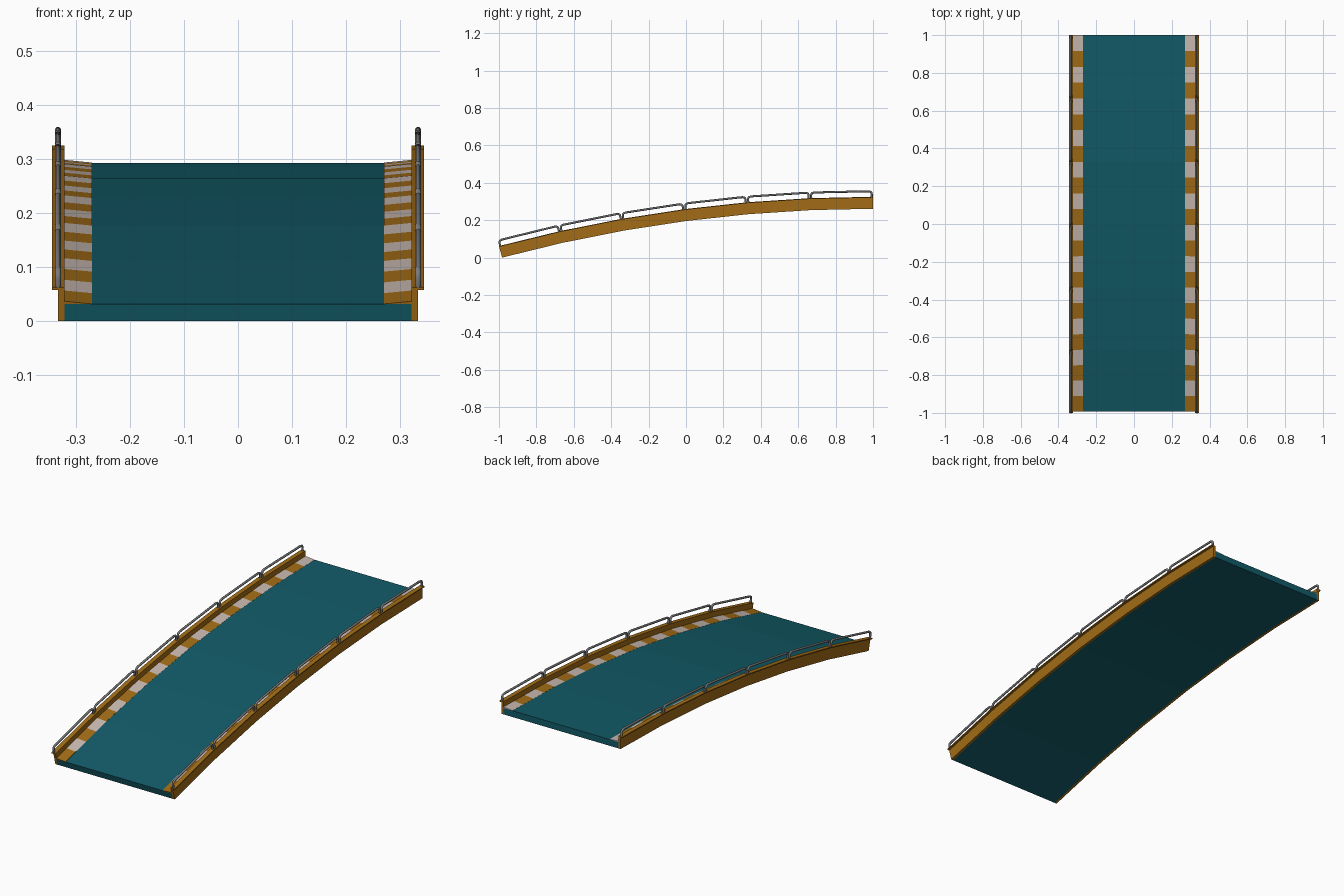
import bpy, bmesh, math
from mathutils import Vector

if "Cube" in bpy.data.objects:
    bpy.data.objects.remove(bpy.data.objects["Cube"])

# The ramp is an arc of six straight facets, level at the back end (y = 1)
R, TOP, SEGS = 7.727, 0.325, 6
STEP = math.radians(15) / SEGS
DEPTH = 0.064


def station(t, h, x=0.0):
    """Point at facet position t (0 = back, 6 = front), h above the beam top."""
    i = min(int(t), SEGS - 1)
    f = t - i
    def ring(k):
        a = k * STEP
        return Vector((x, 1 - (R + h) * math.sin(a),
                       TOP - R + (R + h) * math.cos(a)))
    return ring(i).lerp(ring(i + 1), f)


def material(name, rgb):
    m = bpy.data.materials.new(name)
    m.diffuse_color = (*rgb, 1)
    m.use_nodes = True
    m.node_tree.nodes["Principled BSDF"].inputs["Base Color"].default_value = m.diffuse_color
    return m


teal = material("teal", (0.006, 0.105, 0.138))
orange = material("orange", (0.36, 0.15, 0.008))
white = material("off_white", (0.58, 0.48, 0.43))
metal = material("metal", (0.2, 0.2, 0.2))


def sweep(name, profiles, spans, mat):
    """Sweep closed (x, h) profiles along each list of stations."""
    bm = bmesh.new()
    for prof in profiles:
        for span in spans:
            rings = [[bm.verts.new(station(t, h, x)) for x, h in prof] for t in span]
            n = len(prof)
            for a, b in zip(rings, rings[1:]):
                for i in range(n):
                    j = (i + 1) % n
                    bm.faces.new((a[i], a[j], b[j], b[i]))
            bm.faces.new(rings[0])
            bm.faces.new(rings[-1])
    bmesh.ops.recalc_face_normals(bm, faces=bm.faces)
    me = bpy.data.meshes.new(name)
    bm.to_mesh(me)
    bm.free()
    me.materials.append(mat)
    ob = bpy.data.objects.new(name, me)
    bpy.context.collection.objects.link(ob)
    return ob


def both_sides(prof):
    return [prof, [(-x, h) for x, h in prof]]


full = [list(range(SEGS + 1))]

# Solid deck
sweep("deck", [[(-0.322, -DEPTH), (0.322, -DEPTH), (0.322, -0.032), (-0.322, -0.032)]],
      full, teal)

# Side beams with an outward top flange
beam = [(0.322, -DEPTH), (0.334, -DEPTH), (0.334, -0.005),
        (0.345, -0.005), (0.345, 0), (0.322, 0)]
sweep("side_beams", both_sides(beam), full, orange)

# Sloped warning stripes, four to each facet
wedge = [(0.271, -0.033), (0.322, -0.033), (0.322, -0.0265), (0.271, -0.0315)]
for name, start, mat in (("white_stripes", 0, white), ("orange_stripes", 1, orange)):
    spans = [[k / 4, (k + 1) / 4] for k in range(start, SEGS * 4, 2)]
    sweep(name, both_sides(wedge), spans, mat)


# Tube handrails: one rounded hoop on each facet
def hoop(curve, i, x):
    a, b, r = 0.02, 0.98, 0.05
    path = [(a, -0.002), (a, 0.014), (a + 0.1 * r, 0.022), (a + 0.35 * r, 0.027),
            (a + r, 0.03)]
    path += [(a + b - t, h) for t, h in reversed(path)]
    s = curve.splines.new('POLY')
    s.points.add(len(path) - 1)
    for p, (t, h) in zip(s.points, path):
        # measured within its own facet so the hoop stays straight
        p.co = (*station(i + t, h, x), 1)


for side, x in (("right", 0.334), ("left", -0.334)):
    cu = bpy.data.curves.new(side + "_handrail", 'CURVE')
    cu.dimensions = '3D'
    cu.bevel_depth = 0.0055
    cu.bevel_resolution = 2
    cu.use_fill_caps = True
    for i in range(SEGS):
        hoop(cu, i, x)
    cu.materials.append(metal)
    ob = bpy.data.objects.new(side + "_handrail", cu)
    bpy.context.collection.objects.link(ob)
    bpy.ops.object.select_all(action='DESELECT')
    ob.select_set(True)
    bpy.context.view_layer.objects.active = ob
    bpy.ops.object.convert(target='MESH')
    bpy.ops.object.shade_smooth_by_angle(angle=math.radians(50))
